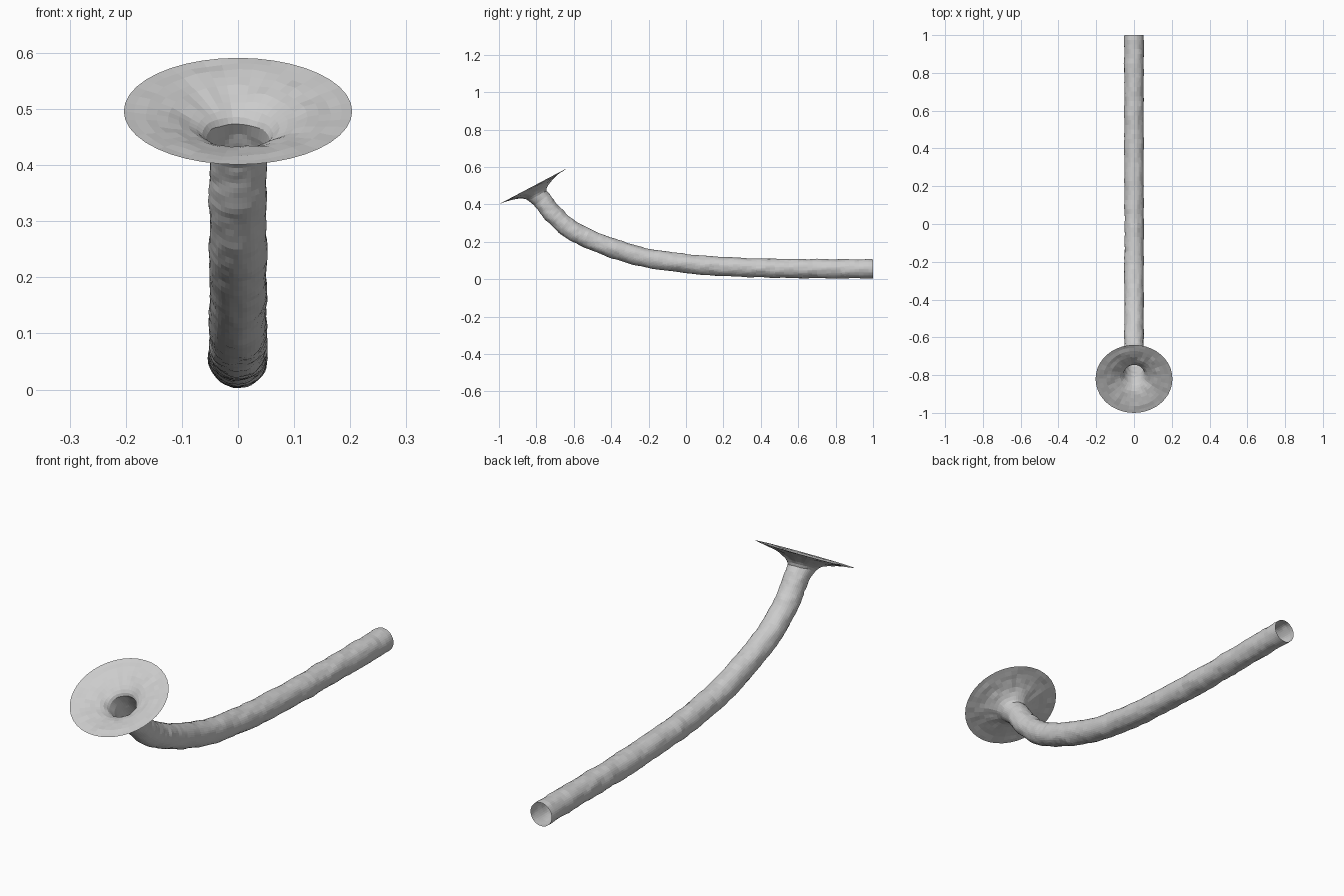
import bpy, bmesh, math
from mathutils import Vector, noise

if "Cube" in bpy.data.objects:
    bpy.data.objects.remove(bpy.data.objects["Cube"])

SIDES = 40

# Centre line (y, z) from the open rear end up to the neck of the trumpet
PATH = [(1.0, .055), (.8, .056), (.6, .057), (.4, .06), (.2, .068), (0, .083),
        (-.2, .112), (-.4, .168), (-.55, .23), (-.65, .29), (-.725, .365), (-.77, .425)]
# Flared mouth: (distance from rim plane, radius)
FLARE = [(-.055, .056), (-.045, .062), (-.035, .073), (-.026, .087), (-.019, .104),
         (-.013, .124), (-.008, .145), (-.004, .165), (-.002, .185), (0, .2035)]
RIM_CENTRE = Vector((0, -.82, .496))
RIM_AXIS = Vector((0, -.467, .884)).normalized()


def spline(pts, steps):
    """Catmull-Rom samples through the points."""
    p = [Vector((0, *q)) for q in pts]
    p = [2 * p[0] - p[1]] + p + [2 * p[-1] - p[-2]]
    out = []
    for i in range(1, len(p) - 2):
        a, b, c, d = p[i - 1:i + 3]
        for s in range(steps):
            t = s / steps
            out.append(.5 * (2 * b + (c - a) * t + (2 * a - 5 * b + 4 * c - d) * t * t
                             + (3 * b - a - 3 * c + d) * t ** 3))
    return out + [p[-2]]


# Stations: centre, axis, radius, roughness of radius, roughness along axis
stem = spline(PATH, 8)
stations = []
for i, c in enumerate(stem):
    axis = stem[min(i + 1, len(stem) - 1)] - stem[max(i - 1, 0)]
    rough = 0 if i == 0 else .004
    stations.append((c, axis.normalized(), .051, rough, 0))
for d, r in FLARE:
    w = min(1, (.2035 - r) / .03)
    stations.append((RIM_CENTRE + RIM_AXIS * d, RIM_AXIS, r, .003 * w, .005 * w))

# Sweep one open shell with a rough, bark-like surface
bm = bmesh.new()
rings = []
for c, axis, r, rough, lift in stations:
    side = Vector((1, 0, 0))
    up = axis.cross(side)
    ring = []
    for k in range(SIDES):
        a = 2 * math.pi * k / SIDES
        out = side * math.cos(a) + up * math.sin(a)
        p = c + out * r
        n = noise.noise(p * 16) + .6 * noise.noise(p * 45)
        ring.append(bm.verts.new(p + out * rough * n + axis * lift * noise.noise(p * 28)))
    rings.append(ring)
for lo, hi in zip(rings, rings[1:]):
    for k in range(SIDES):
        j = (k + 1) % SIDES
        bm.faces.new((lo[k], lo[j], hi[j], hi[k]))
bmesh.ops.recalc_face_normals(bm, faces=bm.faces)

mesh = bpy.data.meshes.new("trumpet_stem")
bm.to_mesh(mesh)
bm.free()
obj = bpy.data.objects.new("trumpet_stem", mesh)
bpy.context.collection.objects.link(obj)
